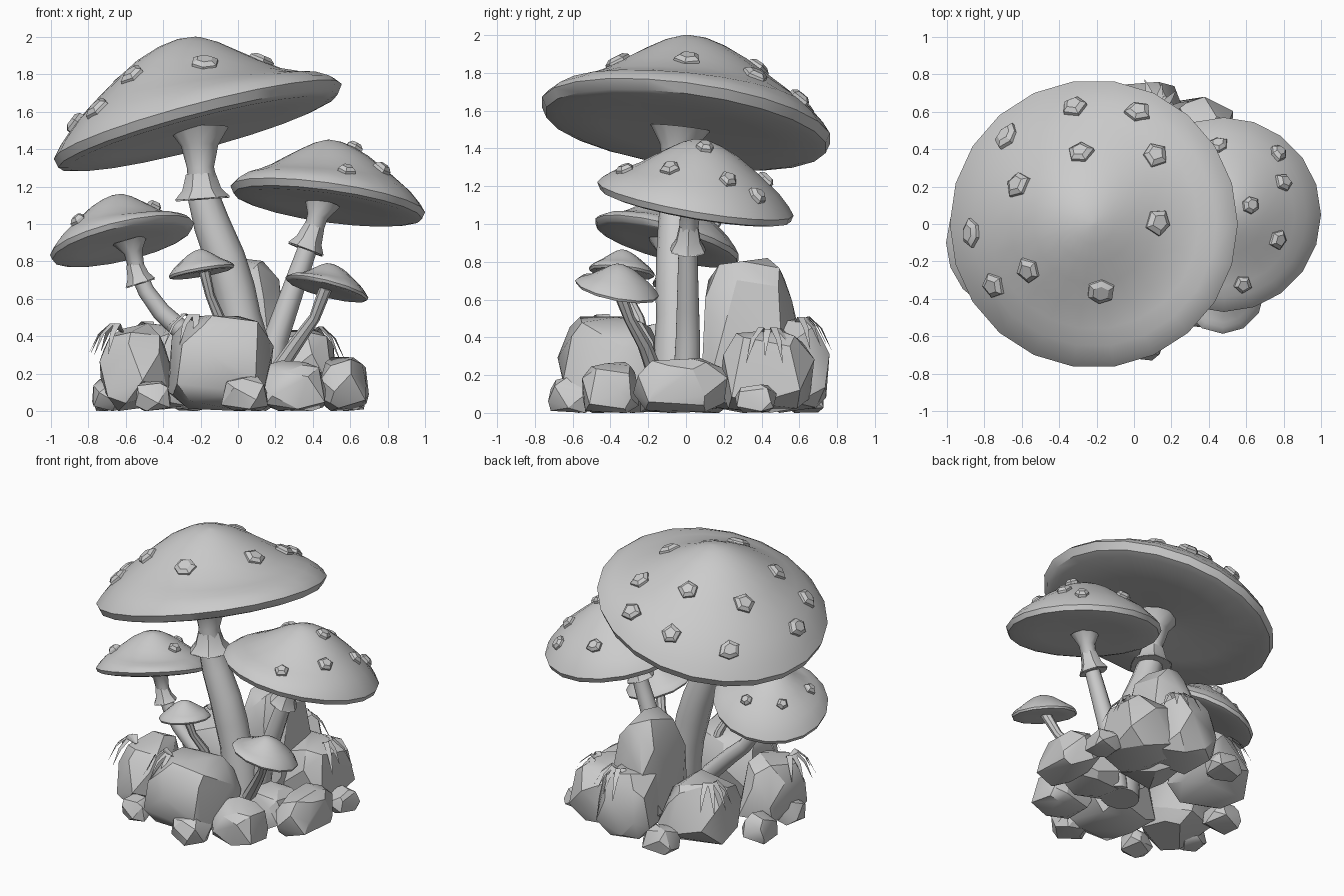
import bpy, bmesh, math, random
from mathutils import Vector, Matrix

if "Cube" in bpy.data.objects:
    bpy.data.objects.remove(bpy.data.objects["Cube"])

random.seed(7)
grey = bpy.data.materials.new("stone grey")
grey.diffuse_color = (0.6, 0.6, 0.6, 1)
grey.use_nodes = True
grey.node_tree.nodes["Principled BSDF"].inputs["Base Color"].default_value = grey.diffuse_color


def finish(name, bm, angle=35):
    bmesh.ops.recalc_face_normals(bm, faces=bm.faces)
    me = bpy.data.meshes.new(name)
    bm.to_mesh(me)
    bm.free()
    me.materials.append(grey)
    me.shade_smooth()
    me.set_sharp_from_angle(angle=math.radians(angle))
    ob = bpy.data.objects.new(name, me)
    bpy.context.collection.objects.link(ob)
    return ob


def skin(bm, rings):
    """Bridge rings of points and close both ends."""
    vs = [[bm.verts.new(p) for p in ring] for ring in rings]
    n = len(vs[0])
    for a, b in zip(vs, vs[1:]):
        for i in range(n):
            j = (i + 1) % n
            bm.faces.new((a[i], a[j], b[j], b[i]))
    bm.faces.new(vs[0])
    bm.faces.new(vs[-1])


# Cap profile (radius, height), both relative: top side, then underside
TOP = [(0.02, 1), (.14, .96), (.27, .87), (.42, .74), (.58, .57),
       (.73, .42), (.85, .30), (.95, .15), (1, .04)]
UNDER = [(.97, -.07), (.9, -.1), (.6, -.09), (.2, -.06), (.02, -.05)]


def top_height(t):
    for (a, ha), (b, hb) in zip(TOP, TOP[1:]):
        if t <= b:
            return ha + (hb - ha) * max(0, t - a) / (b - a)
    return TOP[-1][1]


def cap(name, c, R, H, slope, sides, spots=(), spot_r=.07):
    sx, sy = slope

    def place(x, y, h):
        r = math.hypot(x, y)
        lean = sx * x + sy * y
        bulge = 0
        if r > 1e-6 and h > 0:   # fuller on the low side
            bulge = -.42 * R * math.sin(math.pi * min(r / R, 1)) * lean / r
        return Vector((c[0] + x, c[1] + y, c[2] + lean + h * H + bulge))

    def ring(t, h):
        return [place(t * R * math.cos(a), t * R * math.sin(a), h)
                for a in (2 * math.pi * i / sides for i in range(sides))]

    bm = bmesh.new()
    skin(bm, [ring(t, h) for t, h in TOP + UNDER])
    finish(name, bm, 40)

    # raised warts following the cap surface
    if not spots:
        return

    def surf(x, y):
        x, y = x - c[0], y - c[1]
        return place(x, y, top_height(math.hypot(x, y) / R))
    bm = bmesh.new()
    for x, y in spots:
        e = .04
        p = surf(x, y)
        u = (surf(x + e, y) - surf(x - e, y)).normalized()
        nrm = u.cross(surf(x, y + e) - surf(x, y - e)).normalized()
        v = nrm.cross(u)
        n = random.choice((5, 6))
        turn = random.random() * 6
        jit = [random.uniform(.85, 1.15) for _ in range(n)]
        skin(bm, [[p + nrm * z + (u * math.cos(turn + 6.2832 * i / n)
                                  + v * math.sin(turn + 6.2832 * i / n)) * spot_r * k * jit[i]
                   for i in range(n)]
                  for k, z in ((1.05, -.025), (1, .012), (.6, .03))])
    finish(name + "_spots", bm, 30)


def tube(name, pts, sides=10, wave=0, angle=40):
    """Tube through (x, y, z, radius) points."""
    P = [Vector(p[:3]) for p in pts]
    rings = []
    for k, p in enumerate(P):
        d = (P[min(k + 1, len(P) - 1)] - P[max(k - 1, 0)]).normalized()
        u = Vector((0, 1, 0)).cross(d).normalized()
        v = d.cross(u)
        rings.append([p + (u * math.cos(6.28319 * i / sides) + v * math.sin(6.28319 * i / sides))
                      * pts[k][3] * (1 + wave * (-1) ** i) for i in range(sides)])
    bm = bmesh.new()
    skin(bm, rings)
    finish(name, bm, angle)


def skirt(name, low, high, r):
    """Flared collar around a stem."""
    a, b = Vector(low), Vector(high)
    d = b - a
    tube(name, [(*(a + d * t), r * k) for t, k in
                ((.25, .9), (.24, .92), (0, 1.75), (.05, 1.78), (.4, 1.25), (1, .95))], 12, .04, 30)


# Caps
cap("large_cap", (-.215, 0, 1.53), .77, .47, (.26, -.127), 22,
    [(-.68, .47), (-.32, .63), (.02, .6), (-.29, .38), (.11, .37), (-.62, .21),
     (.13, .01), (-.87, -.05), (-.56, -.25), (-.18, -.36), (-.75, -.33)])
cap("right_cap", (.48, .05, 1.12), .52, .33, (-.135, -.17), 20,
    [(.77, .38), (.8, .22), (.77, -.08), (.58, -.32), (.45, .42), (.25, .25), (.62, .1)], .052)
cap("left_cap", (-.62, -.1, .91), .385, .25, (.22, -.25), 18,
    [(-.85, -.22), (-.82, .05), (-.6, .15), (-.45, -.1)], .042)
cap("small_middle_cap", (-.195, -.34, .745), .175, .12, (.17, -.1), 12)
cap("small_right_cap", (.475, -.365, .655), .222, .135, (-.25, -.18), 12)

# Stems
tube("large_stem", [(.08, -.05, .02, .13), (.05, -.05, .35, .12), (.015, -.05, .5, .108),
                    (-.02, -.05, .65, .112), (-.07, -.05, .82, .108), (-.14, -.05, 1, .098),
                    (-.185, -.05, 1.15, .085), (-.2, -.05, 1.3, .072),
                    (-.205, -.04, 1.42, .1), (-.21, -.03, 1.51, .16)], 12)
tube("right_stem", [(.15, 0, .03, .08), (.2, .01, .38, .068), (.26, .01, .55, .062),
                    (.33, .01, .75, .056), (.39, .01, .92, .05), (.425, .02, 1.04, .055),
                    (.45, .03, 1.12, .1)])
tube("left_stem", [(-.12, -.1, .25, .06), (-.3, -.1, .43, .055), (-.41, -.1, .53, .05),
                   (-.49, -.1, .64, .045), (-.54, -.1, .75, .042), (-.56, -.1, .85, .05),
                   (-.58, -.1, .92, .1)])
tube("small_middle_stem", [(-.06, -.2, .3, .035), (-.1, -.25, .5, .03),
                           (-.15, -.31, .62, .025), (-.18, -.34, .75, .03)], 8)
tube("small_right_stem", [(.2, -.16, .2, .045), (.31, -.22, .36, .038),
                          (.41, -.3, .5, .03), (.47, -.36, .66, .035)], 8)
skirt("large_stem_collar", (-.19, -.05, 1.13), (-.2, -.05, 1.27), .08)
skirt("right_stem_collar", (.36, .01, .86), (.41, .015, .99), .055)
skirt("left_stem_collar", (-.52, -.1, .68), (-.555, -.1, .79), .045)


def rock(name, x0, x1, y0, y1, z0, z1, n=26):
    """Faceted boulder: hull of jittered points fitted to a box."""
    pts = []
    for i in range(n):
        z = 1 - 2 * (i + .5) / n
        a = 2.39996 * i + random.uniform(-.4, .4)
        r = math.sqrt(1 - z * z)
        q = [math.copysign(abs(c) ** .65, c) * random.uniform(.9, 1.08)
             for c in (r * math.cos(a), r * math.sin(a), z)]
        taper = 1 - .14 * q[2]
        pts.append((q[0] * taper, q[1] * taper, q[2]))
    lo = [min(p[k] for p in pts) for k in range(3)]
    hi = [max(p[k] for p in pts) for k in range(3)]
    box = ((x0, x1), (y0, y1), (z0, z1))
    bm = bmesh.new()
    for p in pts:
        bm.verts.new([b[0] + (b[1] - b[0]) * (p[k] - lo[k]) / (hi[k] - lo[k])
                      for k, b in enumerate(box)])
    bmesh.ops.convex_hull(bm, input=bm.verts)
    bmesh.ops.delete(bm, geom=[v for v in bm.verts if not v.link_faces], context='VERTS')
    bmesh.ops.dissolve_limit(bm, angle_limit=math.radians(8), verts=bm.verts, edges=bm.edges)
    finish(name, bm, 28)


# Boulders around the base
rock("front_rock", -.38, .19, -.68, -.12, 0, .51, 32)
rock("left_rock", -.74, -.35, -.5, .05, 0, .47)
rock("back_left_rock", -.6, -.12, .1, .6, 0, .47)
rock("tall_back_rock", -.15, .26, .08, .62, 0, .82, 30)
rock("back_rock", -.15, .28, .38, .76, 0, .5)
rock("back_right_rock", .13, .53, .18, .68, 0, .44)
rock("right_rock", .42, .7, -.28, .22, 0, .29)
rock("front_right_rock", .12, .47, -.55, -.25, 0, .27)
rock("inner_right_rock", .12, .48, -.22, .12, 0, .26)
rock("front_pebble", -.09, .16, -.73, -.5, 0, .19, 18)
rock("front_left_pebble", -.55, -.36, -.62, -.42, 0, .16, 16)
rock("left_pebble", -.78, -.6, -.35, -.12, 0, .17, 16)
rock("left_back_pebble", -.77, -.56, 0, .22, 0, .18, 16)
rock("right_pebble", .48, .68, .26, .48, 0, .15, 16)
rock("back_pebble", -.36, -.12, .52, .73, 0, .17, 16)


def tuft(name, x, y, z, facing, count=5, length=.2):
    """Fan of drooping pointed blades."""
    bm = bmesh.new()
    for i in range(count):
        a = math.radians(facing + (i - (count - 1) / 2) * 28)
        d = Vector((math.cos(a), math.sin(a), 0))
        s = Vector((-d.y, d.x, 0))
        L = length * random.uniform(.8, 1.1)
        prev = None
        for t, w, h in ((0, .012, -.02), (.35, .02, .03), (.7, .015, -.03), (1, .001, -.15)):
            m = Vector((x, y, z + h * L / .2)) + d * L * t
            cur = [bm.verts.new(m + s * w), bm.verts.new(m - s * w)]
            if prev:
                bm.faces.new((prev[0], prev[1], cur[1], cur[0]))
            prev = cur
    finish(name, bm, 40)


# Grass tufts draped over the rocks
tuft("left_grass", -.62, -.3, .44, 190)
tuft("front_grass", -.22, -.42, .49, 225, 4)
tuft("back_grass", .12, .58, .48, 80)
tuft("right_grass", .38, .44, .42, 20, 5, .19)
tuft("back_left_grass", -.45, .38, .45, 150, 4)
